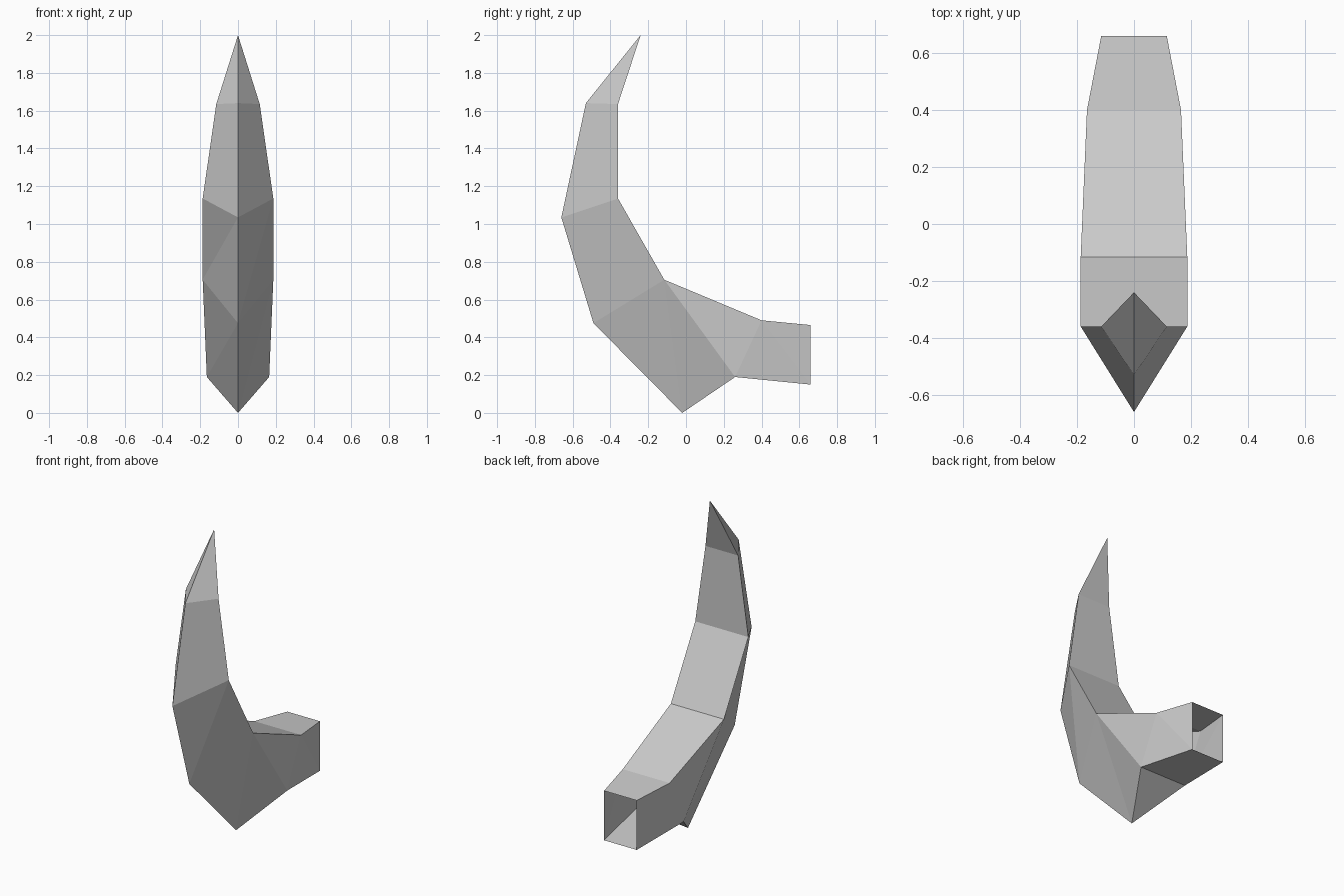
import bpy
import bmesh

cube = bpy.data.objects.get("Cube")
if cube:
    bpy.data.objects.remove(cube, do_unlink=True)

# Side profile lines: keel as (y, z), paired lines as (half width, y, z)
KEEL = [(-0.53, 1.64), (-0.66, 1.035), (-0.49, 0.475), (-0.02, 0.0)]
FLANK = [(0.115, -0.36, 1.635), (0.187, -0.36, 1.135),
         (0.187, -0.115, 0.705), (0.165, 0.26, 0.19)]
BASE_TOP = [(0.165, 0.40, 0.49), (0.115, 0.66, 0.465)]
BASE_END_LOW = (0.115, 0.66, 0.15)

bm = bmesh.new()
tip = bm.verts.new((0, -0.24, 2.0))
keel = [bm.verts.new((0, y, z)) for y, z in KEEL]


def pair_line(points):
    """Each point as a mirrored pair of vertices: right side, left side."""
    return [[bm.verts.new((s * x, y, z)) for s in (-1, 1)] for x, y, z in points]


flank = pair_line(FLANK)
top = pair_line(BASE_TOP)
low_end = pair_line([BASE_END_LOW])[0]


def panel(a, b, c, d, flip):
    """Four-cornered panel folded along a-c, or along b-d when flipped."""
    tris = ((a, b, d), (b, c, d)) if flip else ((a, b, c), (a, c, d))
    for tri in tris:
        bm.faces.new(tri)


# Curved sides, from tip to base
for side in (0, 1):
    f = [p[side] for p in flank]
    bm.faces.new((tip, keel[0], f[0]))
    for i in range(3):
        panel(keel[i], keel[i + 1], f[i + 1], f[i], side == 1)
    bm.faces.new((f[2], f[3], top[0][side]))
    panel(top[0][side], f[3], low_end[side], top[1][side], side == 0)

# Inner curve and top of the base
spine = flank[:3] + top
bm.faces.new((tip, *spine[0]))
for upper, lower in zip(spine, spine[1:]):
    bm.faces.new((upper[0], upper[1], lower[1], lower[0]))

# Underside; the rear end stays open
bm.faces.new((keel[3], *flank[3]))
bm.faces.new((flank[3][0], flank[3][1], low_end[1], low_end[0]))
bmesh.ops.recalc_face_normals(bm, faces=bm.faces[:])

mesh = bpy.data.meshes.new("curved_horn")
bm.to_mesh(mesh)
bm.free()
horn = bpy.data.objects.new("curved_horn", mesh)
bpy.context.collection.objects.link(horn)

# Plain grey material
grey = bpy.data.materials.new("light_grey")
grey.use_nodes = True
colour = (0.6, 0.6, 0.6, 1)
grey.diffuse_color = colour
grey.node_tree.nodes["Principled BSDF"].inputs["Base Color"].default_value = colour
mesh.materials.append(grey)
